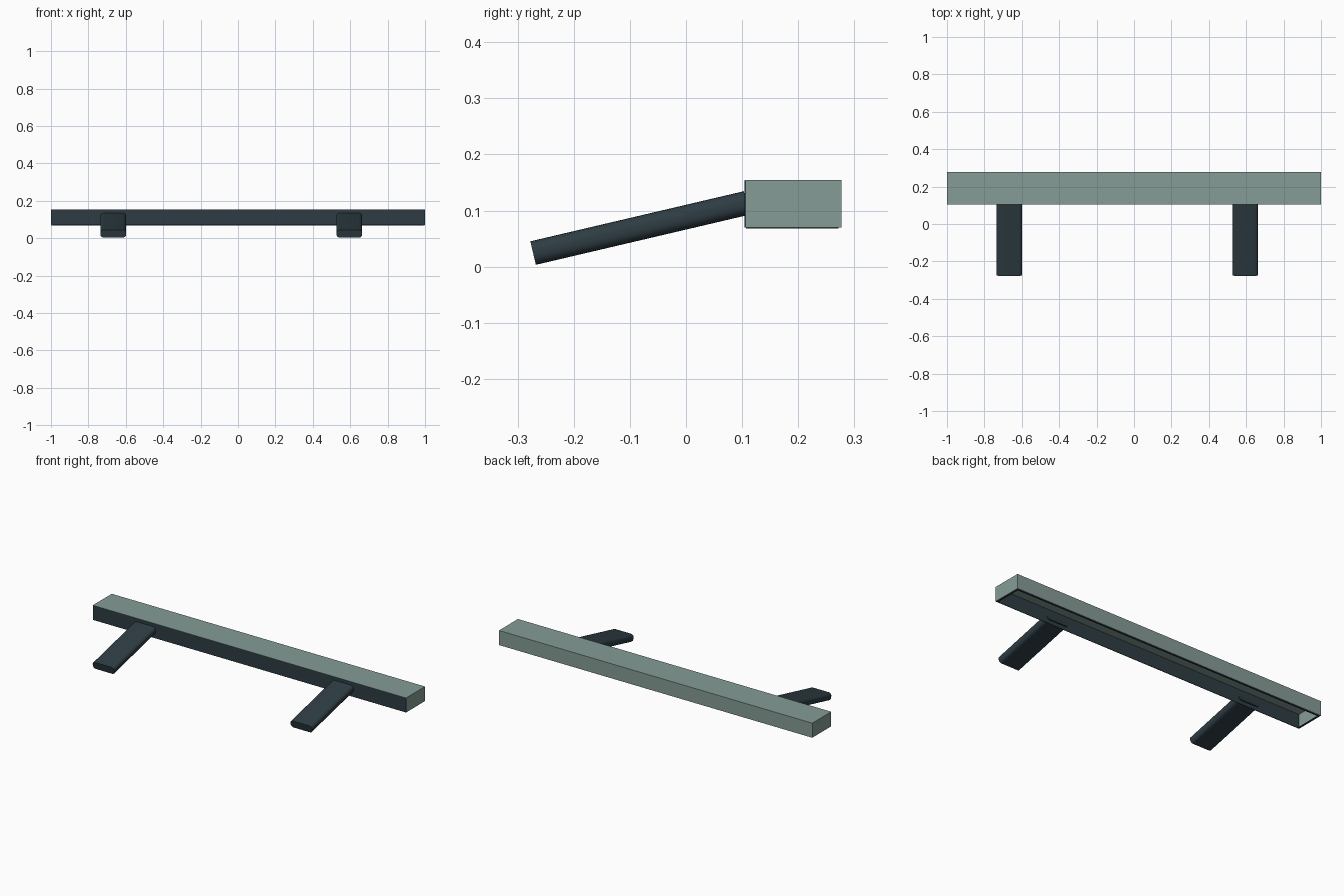
import bpy, bmesh, math
from mathutils import Vector, Matrix

if "Cube" in bpy.data.objects:
    bpy.data.objects.remove(bpy.data.objects["Cube"])


def material(name, rgb):
    m = bpy.data.materials.new(name)
    m.diffuse_color = (*rgb, 1.0)
    m.use_nodes = True
    m.node_tree.nodes["Principled BSDF"].inputs["Base Color"].default_value = m.diffuse_color
    return m


DARK = material("dark slate", (0.027, 0.046, 0.056))
GREEN = material("grey green", (0.235, 0.332, 0.305))


def finish(bm, name, mat):
    bmesh.ops.recalc_face_normals(bm, faces=bm.faces)
    me = bpy.data.meshes.new(name)
    bm.to_mesh(me)
    bm.free()
    me.materials.append(mat)
    ob = bpy.data.objects.new(name, me)
    bpy.context.collection.objects.link(ob)
    return ob


def box(name, x, y, z, mat):
    bm = bmesh.new()
    bmesh.ops.create_cube(bm, size=1.0)
    for v in bm.verts:
        v.co = Vector([(r[0] + r[1]) / 2 + c * (r[1] - r[0])
                       for c, r in zip(v.co, (x, y, z))])
    return finish(bm, name, mat)


# Hollow bar, open underneath: dark front panel, green top, back and ends
Y0, Y1, Z0, Z1, T = 0.104, 0.277, 0.07, 0.154, 0.003
box("front_panel", (-1, 1), (Y0, Y0 + T), (Z0, Z1 - 0.001), DARK)
box("top_panel", (-1, 1), (Y0, Y1), (Z1 - T, Z1), GREEN)
box("back_panel", (-1, 1), (Y1 - T, Y1), (Z0, Z1 - T), GREEN)
for side, s in (("left", -1), ("right", 1)):
    xs = sorted((s, s * (1 - T)))
    box(side + "_end_panel", xs, (Y0 + T, Y1 - T), (Z0, Z1 - T), GREEN)
    # dark lip around the opening
    xs = sorted((s * 0.997, s * 0.988))
    box(side + "_lip", xs, (Y0 + T, Y1 - 0.005), (Z0 - 0.002, Z0 + 0.002), DARK)
box("back_lip", (-0.988, 0.988), (Y1 - 0.012, Y1 - 0.005), (Z0 - 0.002, Z0 + 0.002), DARK)


# Sloping arms with a rounded rectangular section
def arm(name, cx, w=0.138, h=0.043, r=0.018, seg=5):
    start, end = Vector((cx, -0.2725, 0.0242)), Vector((cx, 0.108, 0.1135))
    d = end - start
    bm = bmesh.new()
    ring = []
    for k, (sx, sz) in enumerate(((1, 1), (-1, 1), (-1, -1), (1, -1))):
        for i in range(seg + 1):
            a = math.pi / 2 * (k + i / seg)
            ring.append(bm.verts.new((sx * (w / 2 - r) + r * math.cos(a), 0,
                                      sz * (h / 2 - r) + r * math.sin(a))))
    face = bm.faces.new(ring)
    ext = bmesh.ops.extrude_face_region(bm, geom=[face])
    moved = [g for g in ext["geom"] if isinstance(g, bmesh.types.BMVert)]
    bmesh.ops.translate(bm, verts=moved, vec=(0, d.length, 0))
    if not face.is_valid or len(bm.faces) < 4 * (seg + 1) + 2:
        bmesh.ops.holes_fill(bm, edges=bm.edges)
    tilt = Matrix.Rotation(math.atan2(d.z, d.y), 4, 'X')
    bm.transform(Matrix.Translation(start) @ tilt)
    ob = finish(bm, name, DARK)
    bpy.ops.object.select_all(action='DESELECT')
    ob.select_set(True)
    bpy.context.view_layer.objects.active = ob
    bpy.ops.object.shade_smooth_by_angle(angle=math.radians(35))


arm("left_arm", -0.667)
arm("right_arm", 0.595)
